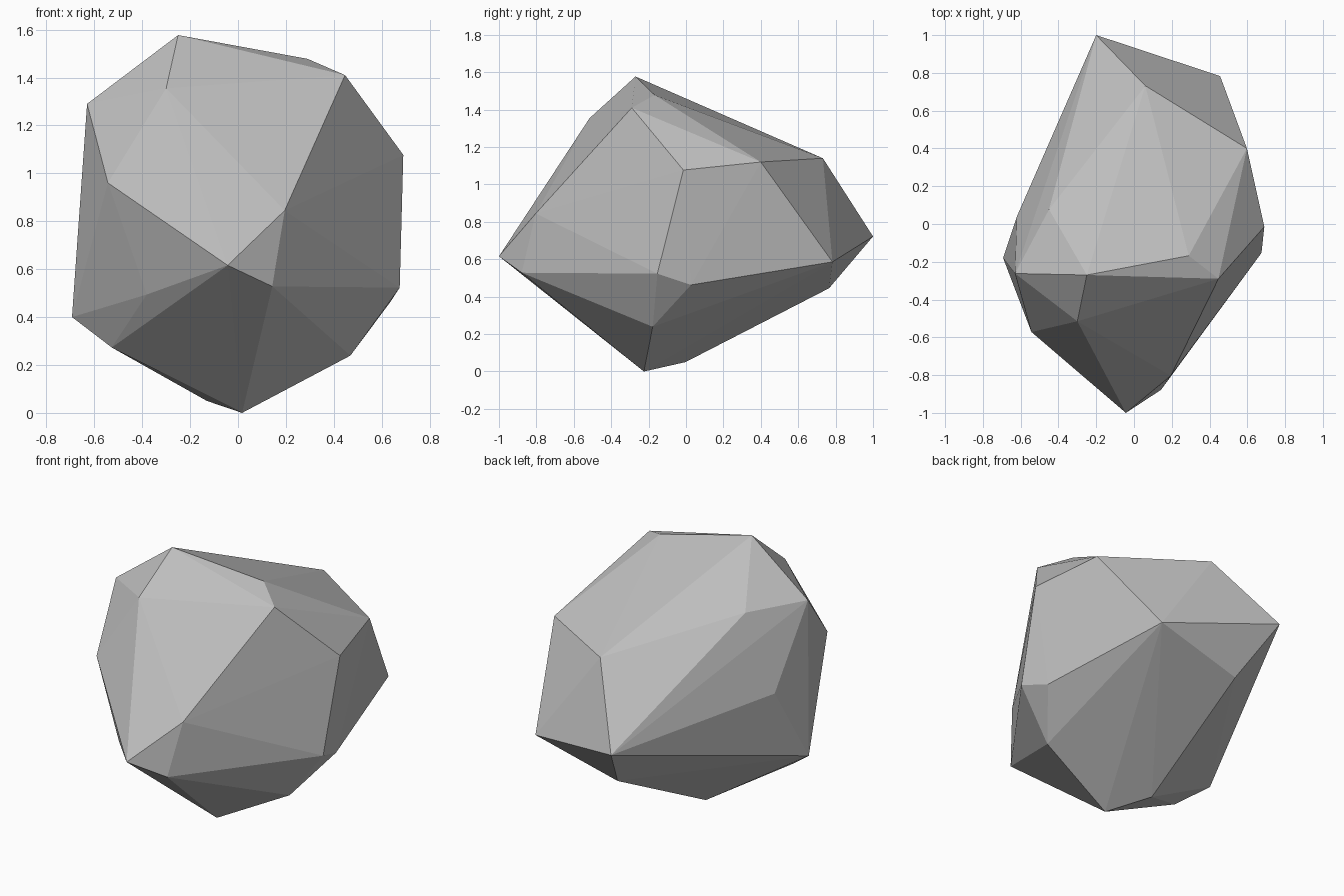
import bpy, bmesh

if "Cube" in bpy.data.objects:
    bpy.data.objects.remove(bpy.data.objects["Cube"])

# Corner points of the boulder, grouped by height
crown = [(-.25, -.27, 1.577), (-.30, -.515, 1.355), (.447, -.29, 1.41), (.29, -.168, 1.478),
         (-.63, -.262, 1.29), (-.45, .077, 1.296)]
shoulder = [(.69, -.014, 1.077), (.598, .40, 1.12), (.06, .732, 1.14), (-.543, -.572, .96),
            (.09, -.68, 1.01), (.195, -.803, .845), (-.62, .04, .84)]
waist = [(-.2, 1, .722), (.456, .783, .586), (-.043, -1, .616), (.143, -.878, .528),
         (.30, -.592, .497), (.675, -.153, .523), (.636, .027, .463), (-.08, .765, .445),
         (-.381, -.59, .494), (-.693, -.18, .40)]
base = [(.469, -.178, .239), (.017, -.225, 0), (-.13, -.003, .05), (-.527, -.28, .273),
        (.006, -.59, .303)]

# Boulder: faceted convex shell stretched over the corners
bm = bmesh.new()
for p in crown + shoulder + waist + base:
    bm.verts.new(p)
hull = bmesh.ops.convex_hull(bm, input=bm.verts[:])
loose = {v for v in hull["geom_interior"] + hull["geom_unused"]
         if isinstance(v, bmesh.types.BMVert) and not v.link_faces}
bmesh.ops.delete(bm, geom=list(loose), context='VERTS')
bmesh.ops.recalc_face_normals(bm, faces=bm.faces[:])
for f in bm.faces:
    f.smooth = False

mesh = bpy.data.meshes.new("boulder")
bm.to_mesh(mesh)
bm.free()

# Plain grey stone
stone = bpy.data.materials.new("grey stone")
stone.diffuse_color = (.52, .52, .52, 1)
stone.use_nodes = True
stone.node_tree.nodes["Principled BSDF"].inputs["Base Color"].default_value = stone.diffuse_color
mesh.materials.append(stone)
boulder = bpy.data.objects.new("boulder", mesh)
bpy.context.collection.objects.link(boulder)
